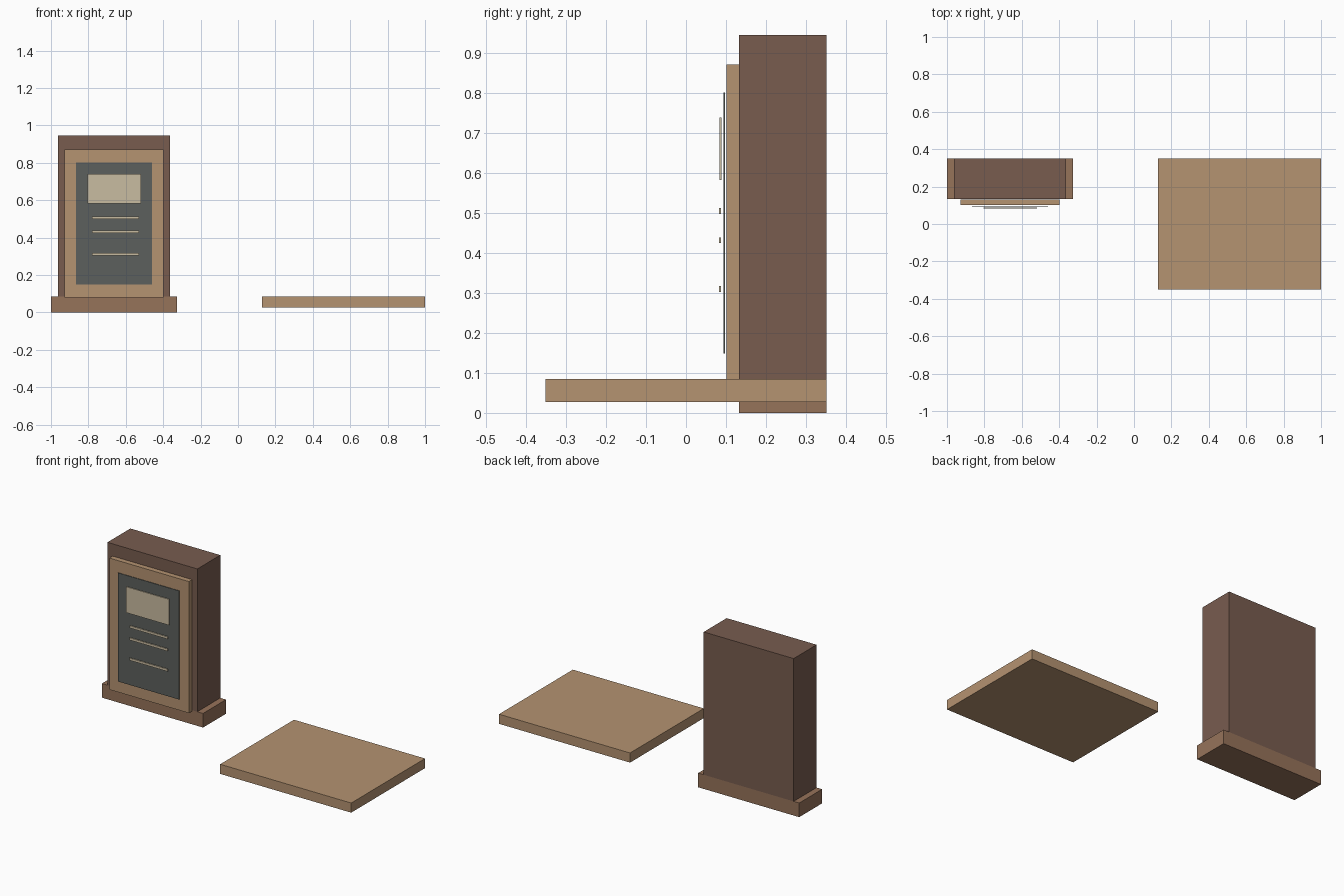
import bpy

# Remove the default cube
cube = bpy.data.objects.get("Cube")
if cube:
    bpy.data.objects.remove(cube, do_unlink=True)


def material(name, hex_code):
    """Flat material from an sRGB hex code, stored as linear values."""
    srgb = [c / 255 for c in bytes.fromhex(hex_code)]
    linear = [((c + 0.055) / 1.055) ** 2.4 for c in srgb]
    mat = bpy.data.materials.new(name)
    mat.use_nodes = True
    mat.diffuse_color = (*linear, 1)
    mat.node_tree.nodes["Principled BSDF"].inputs["Base Color"].default_value = (*linear, 1)
    return mat


def box(name, mat, x, y, z):
    """Box spanning the given (low, high) range on each axis."""
    spans = (x, y, z)
    bpy.ops.mesh.primitive_cube_add(size=1)
    obj = bpy.context.object
    obj.name = obj.data.name = name
    for v in obj.data.vertices:
        v.co = [(lo + hi) / 2 + c * (hi - lo) for c, (lo, hi) in zip(v.co, spans)]
    obj.data.materials.append(mat)
    return obj


dark_wood = material("dark_wood", "785C4F")
mid_wood = material("mid_wood", "96735A")
light_wood = material("light_wood", "B59371")
slate = material("slate", "5C605D")
cream = material("cream", "C9BCA1")

# Upright cabinet on its plinth
box("plinth", mid_wood, (-1, -0.326), (0.133, 0.351), (0, 0.085))
box("cabinet", dark_wood, (-0.963, -0.364), (0.133, 0.351), (0.085, 0.945))

# Layered front: door, dark plate, label and text bars
box("door_panel", light_wood, (-0.928, -0.398), (0.101, 0.132), (0.08, 0.872))
box("dark_plate", slate, (-0.866, -0.459), (0.094, 0.0975), (0.148, 0.802))
box("label", cream, (-0.805, -0.519), (0.084, 0.089), (0.583, 0.739))
for i, z in enumerate((0.505, 0.432, 0.31)):
    box(f"bar_{i + 1}", cream, (-0.781, -0.528), (0.082, 0.0875), (z - 0.007, z + 0.007))

# Separate flat board
box("board", light_wood, (0.127, 1), (-0.351, 0.351), (0.027, 0.085))
